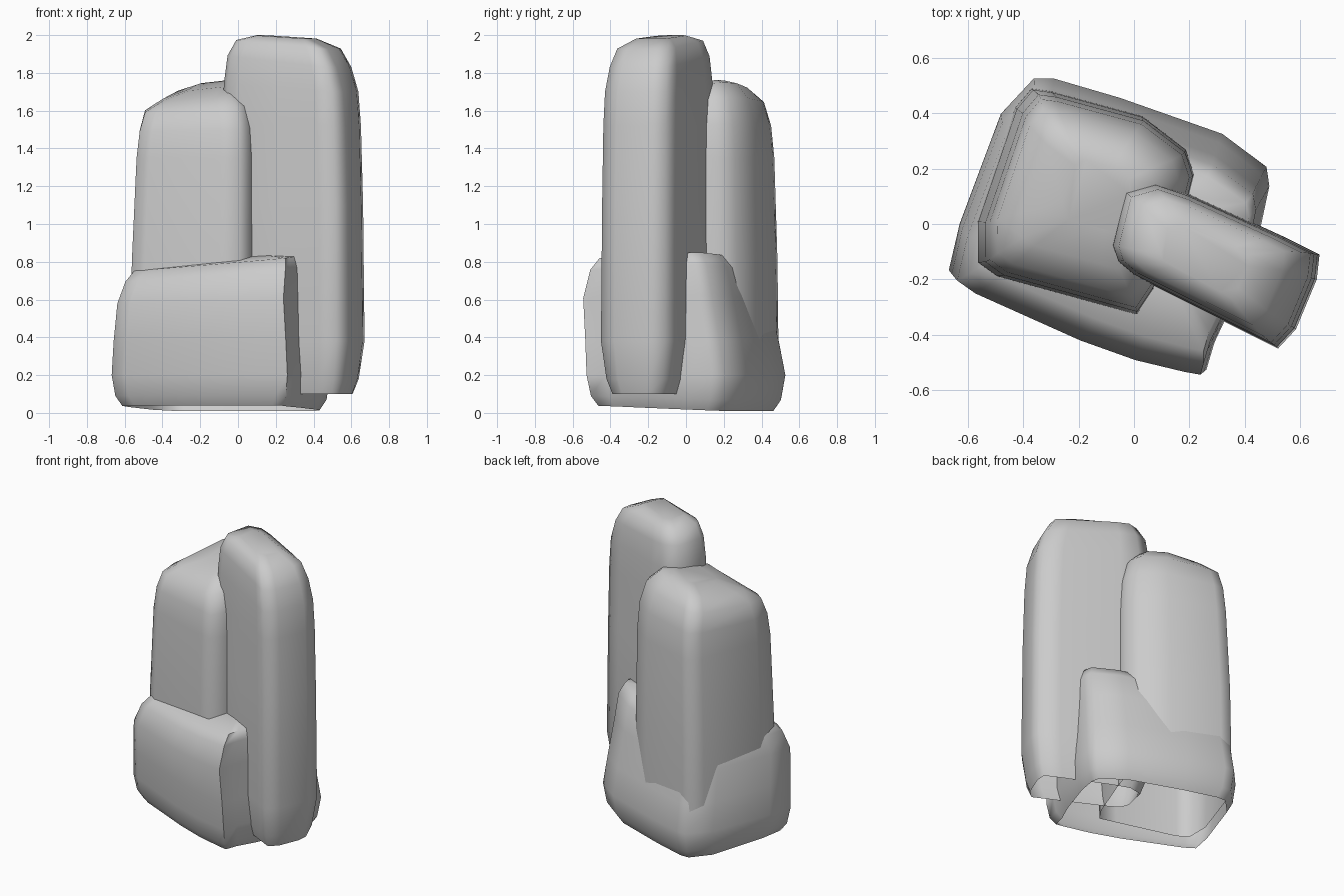
import bpy, bmesh
from math import radians
from mathutils import Matrix, Vector


def rock(name, outline, center, angle, levels):
    """Loft an outline upward. Level: z, scale u, scale v, tilt u, tilt v, shift u, shift v."""
    rot = Matrix.Rotation(radians(angle), 2)
    inv = rot.transposed()
    c = Vector(center)
    local = [inv @ (Vector(p) - c) for p in outline]
    bm = bmesh.new()
    rings = []
    for z, su, sv, tu, tv, du, dv in levels:
        ring = []
        for p in local:
            u, v = p.x * su, p.y * sv
            w = rot @ Vector((u + du, v + dv)) + c
            ring.append(bm.verts.new((w.x, w.y, z + tu * u + tv * v)))
        rings.append(ring)
    n = len(outline)
    for low, high in zip(rings, rings[1:]):
        for i in range(n):
            j = (i + 1) % n
            bm.faces.new((low[i], low[j], high[j], high[i]))
    bm.faces.new(rings[-1])      # closed crown, open underside
    mesh = bpy.data.meshes.new(name)
    bm.to_mesh(mesh)
    bm.free()
    ob = bpy.data.objects.new(name, mesh)
    bpy.context.collection.objects.link(ob)
    bpy.ops.object.select_all(action='DESELECT')
    ob.select_set(True)
    bpy.context.view_layer.objects.active = ob
    bpy.ops.object.shade_smooth_by_angle(angle=radians(75))
    return ob


# Tall slab on the right
rock("tall_rock",
     [(-.08, -.08), (-.06, -.14), (0, -.19), (.22, -.30), (.43, -.405), (.52, -.45),
      (.585, -.38), (.66, -.20), (.67, -.11), (.55, -.05), (.20, .11), (.08, .15), (-.03, .12)],
     (.29, -.15), -25,
     [(.10, .86, .74, 0, 0, 0, 0),
      (.18, .93, .88, 0, 0, 0, 0),
      (.38, 1, 1, 0, 0, 0, 0),
      (1.10, .98, .98, 0, 0, 0, 0),
      (1.52, .975, .97, 0, 0, -.01, 0),
      (1.72, .95, .95, -.06, 0, -.015, 0),
      (1.86, .87, .89, -.10, 0, -.025, 0),
      (1.95, .73, .78, -.09, 0, -.03, 0),
      (1.99, .42, .45, -.06, 0, -.04, 0)])

# Middle block at the back left
rock("middle_rock",
     [(-.57, -.14), (-.50, -.19), (-.10, -.30), (.01, -.33), (.07, -.24), (.20, .10),
      (.22, .18), (.19, .27), (.03, .39), (-.30, .48), (-.37, .49), (-.43, .42), (-.57, .01)],
     (-.20, .08), -18,
     [(.10, .98, .98, 0, 0, 0, 0),
      (.30, 1, 1, 0, 0, 0, 0),
      (.80, .985, .99, 0, 0, .003, 0),
      (1.35, .945, .96, 0, 0, .015, 0),
      (1.51, .91, .92, .02, .05, .018, 0),
      (1.63, .83, .82, .05, .10, .015, 0),
      (1.70, .60, .60, .10, .17, .02, .01),
      (1.735, .32, .32, .10, .18, .05, .04)])

# Wide low base rock
rock("base_rock",
     [(-.67, -.17), (-.60, -.22), (-.20, -.40), (.01, -.475), (.20, -.52), (.26, -.53),
      (.29, -.43), (.36, -.28), (.46, 0), (.49, .14), (.48, .21), (.32, .33),
      (-.05, .46), (-.29, .53), (-.36, .53), (-.48, .40), (-.63, 0)],
     (-.10, 0), -20,
     [(.025, .91, .86, 0, -.04, 0, 0),
      (.08, .97, .94, 0, -.03, 0, 0),
      (.20, 1, .99, 0, 0, 0, 0),
      (.38, .98, .96, 0, 0, .005, -.02),
      (.60, .945, .92, .03, .02, .015, -.05),
      (.74, .91, .83, .07, .05, .03, -.045),
      (.80, .86, .72, .08, .06, .04, -.04),
      (.82, .55, .40, .08, .06, .04, 0)])
